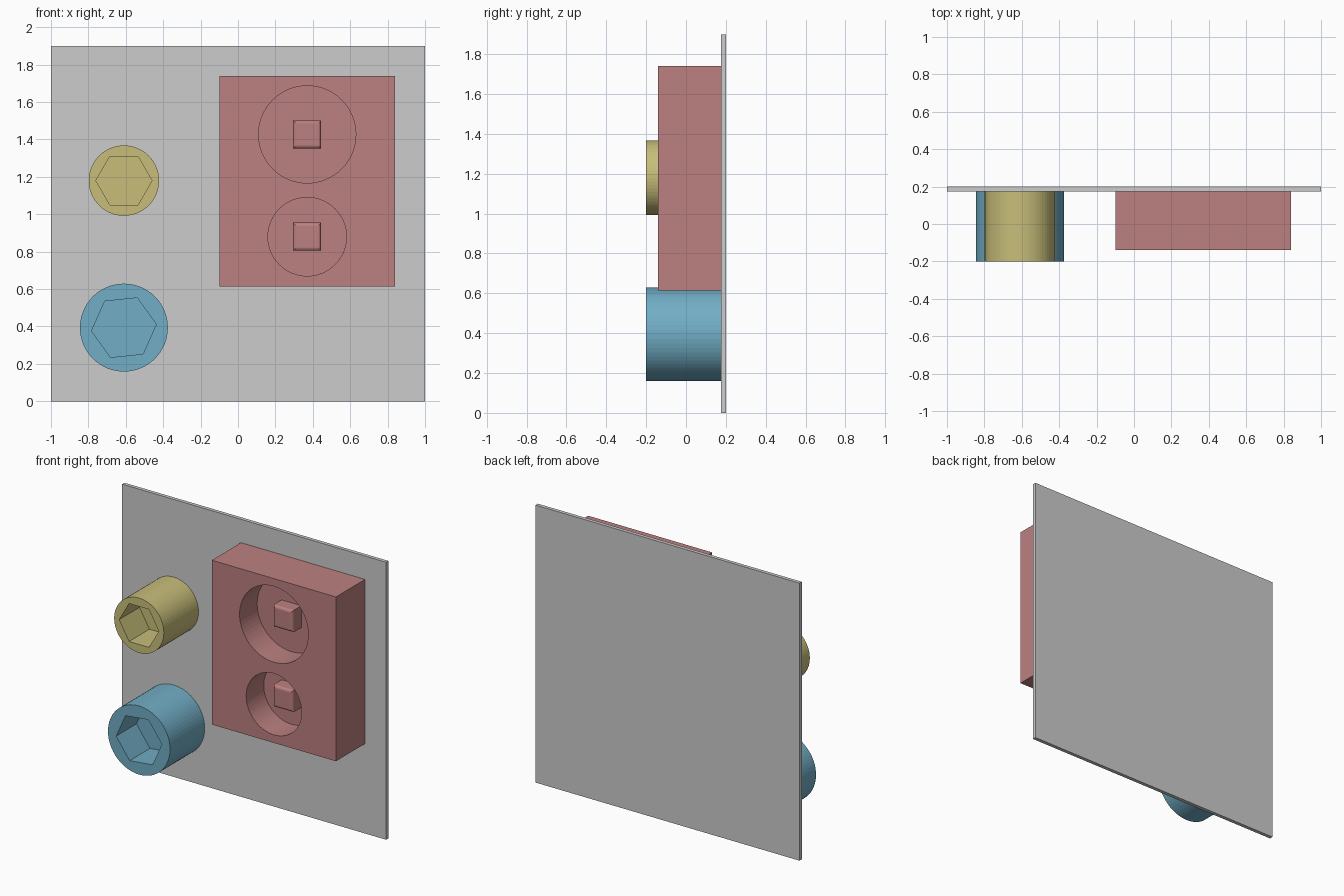
import bpy, bmesh, math

if "Cube" in bpy.data.objects:
    bpy.data.objects.remove(bpy.data.objects["Cube"])

PANEL_FRONT = 0.175


def material(name, rgb):
    m = bpy.data.materials.new(name)
    lin = [(c / 255 / 12.92) if c < 10 else ((c / 255 + 0.055) / 1.055) ** 2.4 for c in rgb]
    m.diffuse_color = (*lin, 1)
    m.use_nodes = True
    m.node_tree.nodes["Principled BSDF"].inputs["Base Color"].default_value = m.diffuse_color
    return m


grey = material("panel grey", (204, 204, 204))
red = material("dusty red", (188, 128, 128))
yellow = material("straw yellow", (200, 190, 122))
blue = material("soft blue", (114, 174, 198))


def prism(name, points, y0, y1, mat, bevel=0):
    """Extrude an x-z outline from y0 (front) to y1 (back), optionally rounding the front rim."""
    bm = bmesh.new()
    front = [bm.verts.new((x, y0, z)) for x, z in points]
    back = [bm.verts.new((x, y1, z)) for x, z in points]
    face = bm.faces.new(front)
    bm.faces.new(back[::-1])
    n = len(points)
    for i in range(n):
        j = (i + 1) % n
        bm.faces.new((front[j], front[i], back[i], back[j]))
    if bevel:
        bmesh.ops.bevel(bm, geom=list(face.edges), offset=bevel, segments=4,
                        profile=0.5, affect='EDGES')
    bmesh.ops.recalc_face_normals(bm, faces=bm.faces[:])
    me = bpy.data.meshes.new(name)
    bm.to_mesh(me)
    bm.free()
    me.materials.append(mat)
    ob = bpy.data.objects.new(name, me)
    bpy.context.collection.objects.link(ob)
    return ob


def rect(x0, x1, z0, z1):
    return [(x0, z0), (x1, z0), (x1, z1), (x0, z1)]


def ngon(x, z, r, n, turn=0):
    return [(x + r * math.cos(math.radians(turn) + math.tau * i / n),
             z + r * math.sin(math.radians(turn) + math.tau * i / n)) for i in range(n)]


def cut(ob, cutter):
    """Subtract the cutter and keep it only as a hidden helper."""
    mod = ob.modifiers.new("recess", 'BOOLEAN')
    mod.operation = 'DIFFERENCE'
    mod.solver = 'EXACT'
    mod.object = cutter
    cutter.hide_render = True
    bpy.context.view_layer.objects.active = ob
    bpy.ops.object.modifier_apply(modifier=mod.name)
    bpy.data.objects.remove(cutter)


# back panel
prism("back_panel", rect(-1, 1, 0, 1.9), PANEL_FRONT, 0.2, grey)

# red block with two round wells, each holding a square post
FRONT, FLOOR = -0.14, 0.05
block = prism("socket_block", rect(-0.1, 0.84, 0.615, 1.74), FRONT, PANEL_FRONT, red)
for label, z, r in (("upper", 1.427, 0.26), ("lower", 0.88, 0.21)):
    cut(block, prism("well_cutter", ngon(0.37, z, r, 64), FRONT - 0.1, FLOOR, red))
    prism(label + "_square_post", rect(0.295, 0.445, z - 0.075, z + 0.075),
          FRONT + 0.095, FLOOR + 0.01, red, bevel=0.018)

# round sleeves with hexagonal sockets
for name, z, r, hex_r, turn, mat in (("yellow_hex_sleeve", 1.18, 0.188, 0.15, 0, yellow),
                                     ("blue_hex_sleeve", 0.394, 0.235, 0.174, 6, blue)):
    sleeve = prism(name, ngon(-0.61, z, r, 64), -0.2, PANEL_FRONT, mat)
    cut(sleeve, prism("hex_cutter", ngon(-0.61, z, hex_r, 6, turn), -0.3, 0.02, mat))
